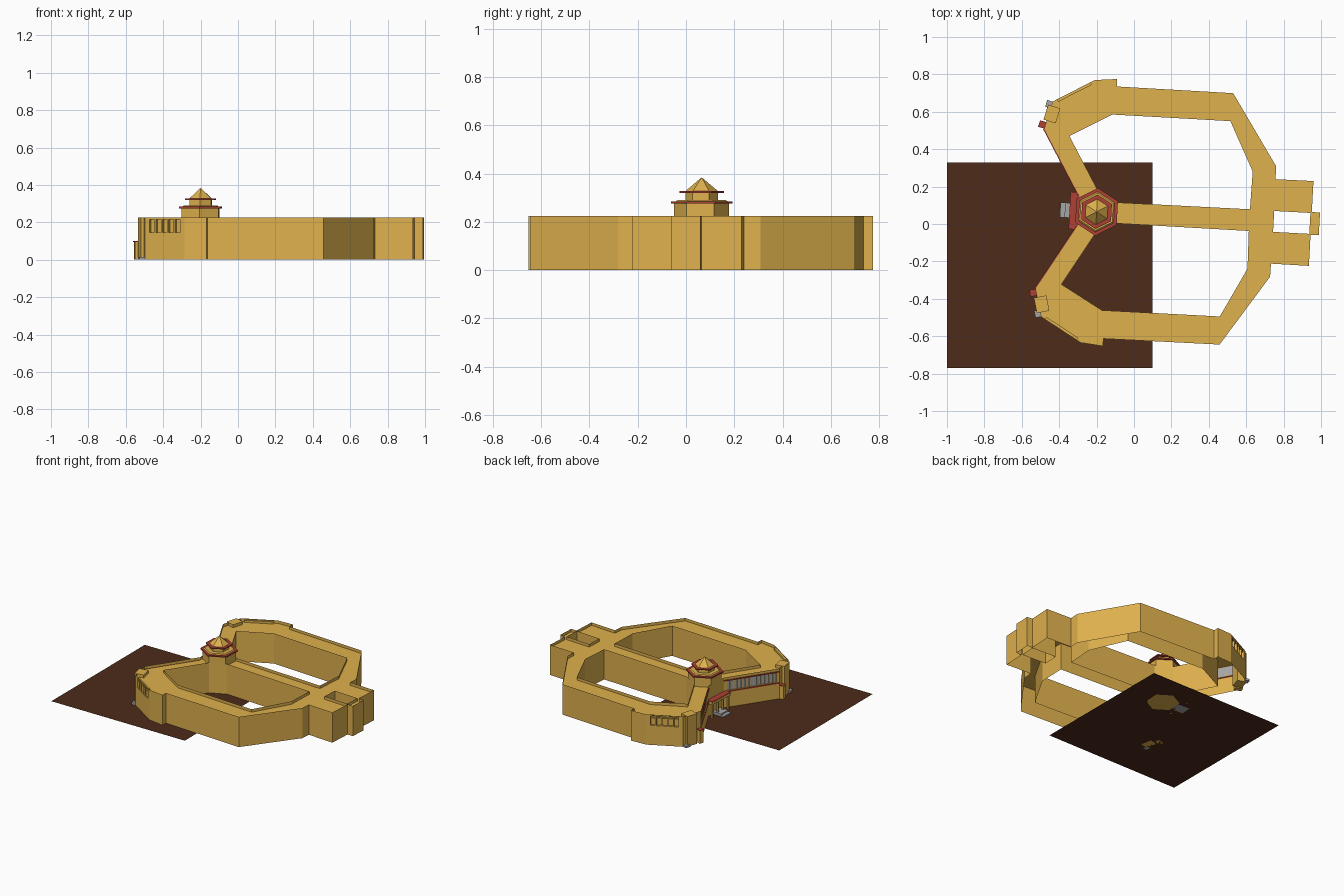
import bpy, bmesh
from math import cos, sin, pi, radians, hypot

if "Cube" in bpy.data.objects:
    bpy.data.objects.remove(bpy.data.objects["Cube"])

CX, CY, ROT = -0.2, 0.065, radians(-3.1)   # hexagon centre, tilt of the symmetry axis
TOP, ROOF = 0.225, 0.203


def material(name, rgb):
    m = bpy.data.materials.new(name)
    m.diffuse_color = (*rgb, 1)
    m.use_nodes = True
    m.node_tree.nodes["Principled BSDF"].inputs["Base Color"].default_value = m.diffuse_color
    return m


GOLD = material("gold_wall", (0.74, 0.44, 0.075))
RED = material("red_trim", (0.42, 0.05, 0.035))
GREY = material("grey_glass", (0.38, 0.38, 0.38))
BROWN = material("brown_earth", (0.075, 0.025, 0.01))


def world(u, v, z):
    return (CX + u * cos(ROT) - v * sin(ROT), CY + u * sin(ROT) + v * cos(ROT), z)


parts = {}


def add(name, mat, verts, faces, mirror=True):
    """Collect local faces of a part, mirrored over the building axis."""
    pv, pf, _ = parts.setdefault(name, ([], [], mat))
    for s in ((1, -1) if mirror else (1,)):
        n = len(pv)
        pv.extend(world(u, s * v, z) for u, v, z in verts)
        pf.extend([n + i for i in f] for f in faces)


BOX = [(0, 1, 2, 3), (4, 5, 6, 7), (0, 1, 5, 4), (1, 2, 6, 5), (2, 3, 7, 6), (3, 0, 4, 7)]


def lerp(p, q, t):
    return (p[0] + (q[0] - p[0]) * t, p[1] + (q[1] - p[1]) * t)


def sheet(name, mat, p, q, z0, z1, d=0, mirror=True):
    """Upright panel from p to q, moved outward by d."""
    l = hypot(q[0] - p[0], q[1] - p[1])
    nx, ny = -(q[1] - p[1]) / l * d, (q[0] - p[0]) / l * d
    a, b = (p[0] + nx, p[1] + ny), (q[0] + nx, q[1] + ny)
    add(name, mat, [(*a, z0), (*b, z0), (*b, z1), (*a, z1)], [(0, 1, 2, 3)], mirror)


def slab(name, mat, p, q, z0, z1, d0, d1, mirror=True):
    """Box along p-q between outward offsets d0 and d1."""
    l = hypot(q[0] - p[0], q[1] - p[1])
    nx, ny = -(q[1] - p[1]) / l, (q[0] - p[0]) / l
    ring = [(a[0] + nx * d, a[1] + ny * d) for a, d in ((p, d0), (q, d0), (q, d1), (p, d1))]
    add(name, mat, [(*r, z0) for r in ring] + [(*r, z1) for r in ring], BOX, mirror)


def window_wall(p, q, t0, t1, z0, z1, n, glass, depth):
    """Wall with a recessed row of n windows between fractions t0 and t1."""
    a, b = lerp(p, q, t0), lerp(p, q, t1)
    sheet("walls", GOLD, p, q, 0, z0)
    sheet("walls", GOLD, p, q, z1, TOP)
    sheet("walls", GOLD, p, a, z0, z1)
    sheet("walls", GOLD, b, q, z0, z1)
    sheet("window_panes" if glass is GREY else "blind_panels", glass, a, b, z0, z1, -depth)
    slab("window_sills", GOLD, a, b, z0 - 0.004, z0, -depth, 0)
    slab("window_sills", GOLD, a, b, z1, z1 + 0.004, -depth, 0)
    for i in range(n + 1):
        c = i / n
        slab("mullions", GOLD, lerp(a, b, max(0, c - 0.12 / n)), lerp(a, b, min(1, c + 0.12 / n)),
             z0, z1, -depth, 0)


# Plan of the north half; the south half is its mirror image
outer = [(-.1, .085), (-.304, .429), (-.2665, .576), (-.048, .703), (.0715, .715), (.074, .675),
         (.695, .673), (.945, .296), (.946, .226), (1.149, .227), (1.149, .062), (1.193, .06)]
court = [(0, .115), (-.167, .397), (.057, .524), (.688, .523), (.822, .26), (.818, .058), (.112, .056)]
light_well = [(.948, .056), (1.142, .056), (1.142, -.056), (.948, -.056)]

# Outer and courtyard walls
for i, (p, q) in enumerate(zip(outer, outer[1:])):
    if i == 0:
        window_wall(p, q, .04, .96, .125, .195, 13, GREY, .008)
    elif i == 2:
        window_wall(p, q, .1, .9, .145, .215, 5, GOLD, .015)
    else:
        sheet("walls", GOLD, p, q, 0, TOP)
for p in (outer[0], outer[-1]):
    sheet("walls", GOLD, p, (p[0], -p[1]), 0, TOP, mirror=False)
for i in range(len(court)):
    sheet("walls", GOLD, court[i - 1], court[i], 0, TOP)
for i in range(4):
    sheet("walls", GOLD, light_well[i - 1], light_well[i], 0, TOP, mirror=False)

# Red bands on the wing facades
for z in (.115, .198):
    slab("red_bands", RED, outer[0], outer[1], z, z + .008, 0, .006)

# Flat roof, set below the wall tops
bm = bmesh.new()
flip = lambda pts: [(u, -v) for u, v in pts]
for loop in (outer + flip(outer)[::-1], court, flip(court), light_well):
    vs = [bm.verts.new(world(u, v, ROOF)) for u, v in loop]
    for i in range(len(vs)):
        bm.edges.new((vs[i - 1], vs[i]))
bmesh.ops.triangle_fill(bm, edges=bm.edges[:], use_beauty=True, normal=(0, 0, 1))
mesh = bpy.data.meshes.new("flat_roof")
bm.to_mesh(mesh)
bm.free()
mesh.materials.append(GOLD)
bpy.context.collection.objects.link(bpy.data.objects.new("flat_roof", mesh))

# End bays: stair tower, side pier, canopy and step on the short wing ends
A, B = outer[1], outer[2]
slab("stair_towers", GOLD, lerp(A, B, .3), lerp(A, B, .85), 0, TOP, -.05, .018)
slab("end_piers", GOLD, lerp(A, B, .0), lerp(A, B, .22), 0, .095, -.02, .03)
slab("end_canopies", RED, lerp(A, B, .0), lerp(A, B, .24), .095, .101, -.01, .034)
slab("end_steps", GREY, lerp(A, B, .75), lerp(A, B, 1), 0, .015, 0, .03)

# Entrance porch with posts and grey steps
W0, W1 = (-.1, -.1), (-.1, .1)
slab("porch_roof", GOLD, W0, W1, .1, .12, 0, .042, False)
slab("porch_trim", RED, W0, W1, .12, .125, 0, .045, False)
for t in (.03, .33):
    slab("porch_posts", GOLD, lerp(W0, W1, t), lerp(W0, W1, t + .06), 0, .1, .028, .04)
for k in range(2):
    slab("entrance_steps", GREY, (-.1, -.04), (-.1, .04), k * .01, k * .01 + .01, 0, .095 - k * .025, False)


def hexagon(name, mat, r0, r1, z0, z1):
    """Six-sided tapered prism with corners on the local v axis."""
    vs = [(r * cos(pi / 2 + k * pi / 3), r * sin(pi / 2 + k * pi / 3), z)
          for r, z in ((r0, z0), (r1, z1)) for k in range(6)]
    fs = [(k, (k + 1) % 6, 6 + (k + 1) % 6, 6 + k) for k in range(6)]
    add(name, mat, vs, fs + [tuple(range(6)), tuple(range(6, 12))], False)


# Two-tier lantern over the entrance
hexagon("lantern_base", GOLD, .114, .114, 0, .275)
hexagon("lower_eave", RED, .128, .128, .275, .284)
hexagon("lower_eave_top", GOLD, .108, .1, .284, .29)
hexagon("upper_drum", GOLD, .068, .068, .29, .32)
hexagon("upper_eave", RED, .092, .092, .32, .327)
hexagon("lantern_roof", GOLD, .068, .001, .327, .383)

# Earth plane
n = "earth_plane"
mesh = bpy.data.meshes.new(n)
mesh.from_pydata([(-1, -.77, 0), (.1, -.77, 0), (.1, .33, 0), (-1, .33, 0)], [], [(0, 1, 2, 3)])
mesh.materials.append(BROWN)
bpy.context.collection.objects.link(bpy.data.objects.new(n, mesh))

# Turn the collected parts into objects
for name, (verts, faces, mat) in parts.items():
    mesh = bpy.data.meshes.new(name)
    mesh.from_pydata(verts, [], faces)
    bm = bmesh.new()
    bm.from_mesh(mesh)
    if name == "walls":
        bmesh.ops.remove_doubles(bm, verts=bm.verts[:], dist=1e-5)
    bmesh.ops.recalc_face_normals(bm, faces=bm.faces[:])
    bm.to_mesh(mesh)
    bm.free()
    mesh.materials.append(mat)
    bpy.context.collection.objects.link(bpy.data.objects.new(name, mesh))
